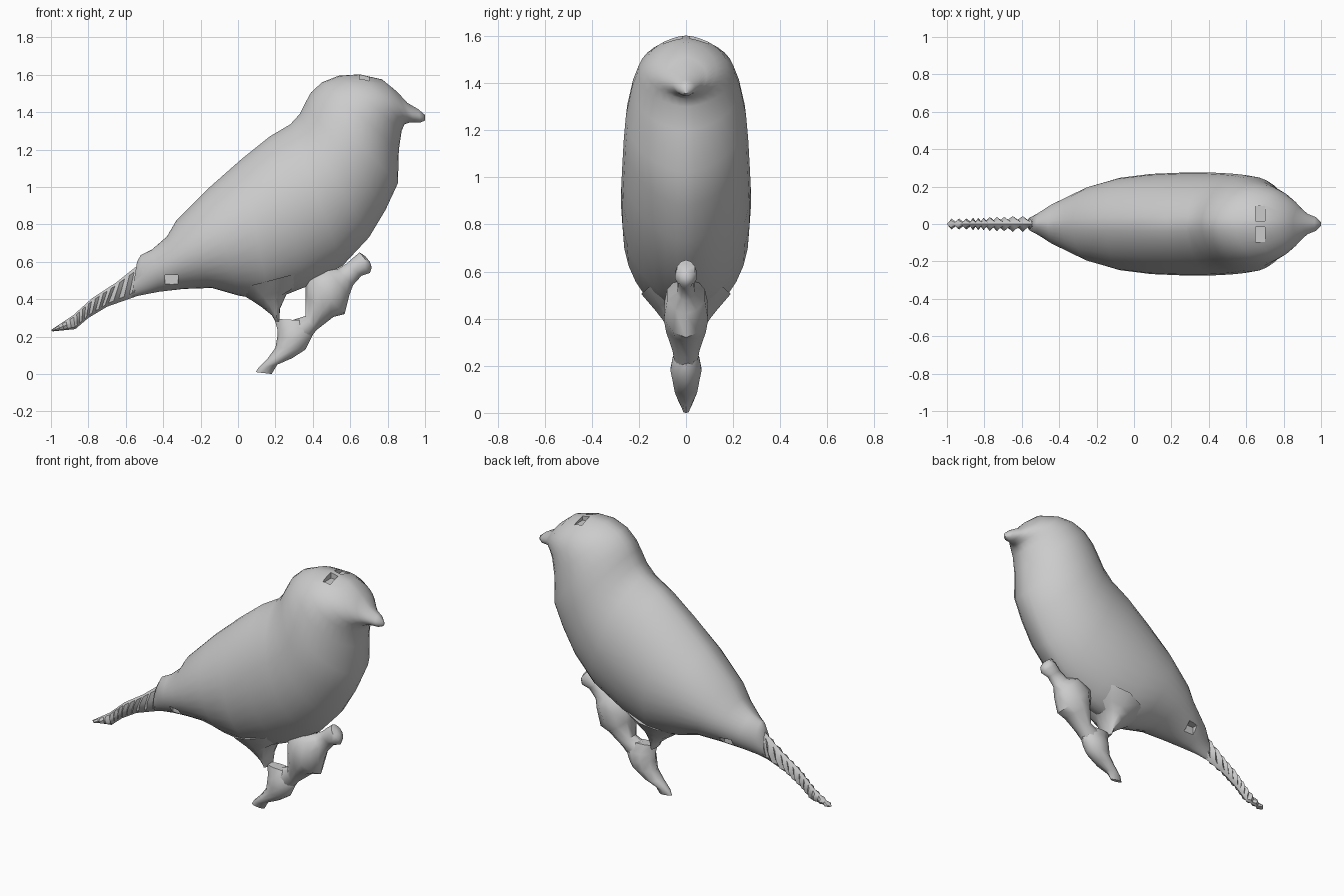
import bpy
import bmesh
import math
from mathutils import Vector

default_cube = bpy.data.objects.get("Cube")
if default_cube:
    bpy.data.objects.remove(default_cube, do_unlink=True)

grey = bpy.data.materials.new("plain grey")
grey.use_nodes = True
grey.diffuse_color = (0.6, 0.6, 0.6, 1)
grey.node_tree.nodes["Principled BSDF"].inputs["Base Color"].default_value = grey.diffuse_color


def loft(name, sections, sides, smooth_angle):
    """Skin lens-like rings; each section is (x, z, x, z, half width) across the side profile."""
    bm = bmesh.new()
    rings = []
    for ax, az, bx, bz, width in sections:
        a, b = Vector((ax, 0, az)), Vector((bx, 0, bz))
        middle, half = (a + b) / 2, (a - b) / 2
        ring = []
        for i in range(sides):
            angle = math.tau * i / sides
            bulge = math.copysign(abs(math.sin(angle)) ** 1.2, math.sin(angle))
            offset = half * math.cos(angle) + Vector((0, width * bulge, 0))
            ring.append(bm.verts.new(middle + offset))
        rings.append(ring)
    for first, second in zip(rings, rings[1:]):
        for i in range(sides):
            j = (i + 1) % sides
            bm.faces.new((first[i], first[j], second[j], second[i]))
    bm.faces.new(rings[0])
    bm.faces.new(rings[-1])
    bmesh.ops.recalc_face_normals(bm, faces=bm.faces)
    mesh = bpy.data.meshes.new(name)
    bm.to_mesh(mesh)
    bm.free()
    mesh.materials.append(grey)
    obj = bpy.data.objects.new(name, mesh)
    bpy.context.collection.objects.link(obj)
    bpy.ops.object.select_all(action="DESELECT")
    obj.select_set(True)
    bpy.context.view_layer.objects.active = obj
    bpy.ops.object.shade_smooth_by_angle(angle=math.radians(smooth_angle))
    return obj


def cut_notch(target, name, location, size):
    """Cut the same small notch on both sides of the target."""
    for side, label in ((1, "left"), (-1, "right")):
        x, y, z = location
        bpy.ops.mesh.primitive_cube_add(size=1, location=(x, y * side, z))
        cutter = bpy.context.object
        cutter.name = f"{name}_cutter_{label}"
        cutter.scale = size
        cutter.data.materials.append(grey)
        cutter.hide_render = True
        cutter.hide_set(True)
        notch = target.modifiers.new(f"{name} {label}", "BOOLEAN")
        notch.operation = "DIFFERENCE"
        notch.solver = "EXACT"
        notch.object = cutter


# Body, head and beak in one skin, back edge to belly edge
body = loft("body", [
    (-0.54, 0.6, -0.57, 0.41, 0.035),
    (-0.52, 0.635, -0.5, 0.425, 0.06),
    (-0.46, 0.665, -0.42, 0.44, 0.105),
    (-0.38, 0.735, -0.29, 0.455, 0.155),
    (-0.33, 0.82, -0.14, 0.46, 0.2),
    (-0.15, 1, 0, 0.42, 0.247),
    (0.02, 1.15, 0.17, 0.39, 0.268),
    (0.17, 1.27, 0.36, 0.465, 0.275),
    (0.28, 1.335, 0.56, 0.58, 0.275),
    (0.33, 1.39, 0.7, 0.73, 0.27),
    (0.36, 1.45, 0.79, 0.88, 0.264),
    (0.39, 1.505, 0.855, 1.02, 0.255),
    (0.45, 1.56, 0.86, 1.2, 0.23),
    (0.54, 1.595, 0.875, 1.3, 0.205),
    (0.65, 1.602, 0.89, 1.335, 0.175),
    (0.77, 1.575, 0.905, 1.34, 0.13),
    (0.85, 1.51, 0.92, 1.345, 0.088),
    (0.905, 1.45, 0.945, 1.345, 0.055),
    (0.965, 1.415, 0.975, 1.345, 0.038),
    (1, 1.385, 1, 1.355, 0.01),
], 32, 60)

# Small notches in the crown and under the rump
cut_notch(body, "crown_notch", (0.675, 0.055, 1.61), (0.05, 0.08, 0.09))
cut_notch(body, "rump_notch", (-0.355, 0.13, 0.49), (0.07, 0.1, 0.08))

# Thin tail with a rippled width
top_edge = [(-0.5, 0.61), (-0.65, 0.49), (-0.78, 0.405), (-0.88, 0.315), (-1, 0.235)]
low_edge = [(-0.53, 0.42), (-0.7, 0.36), (-0.8, 0.3), (-0.87, 0.24), (-0.99, 0.228)]
tail_sections = []
steps = 6
for k in range(len(top_edge) - 1):
    for s in range(steps):
        t = s / steps
        top = Vector(top_edge[k]).lerp(Vector(top_edge[k + 1]), t)
        low = Vector(low_edge[k]).lerp(Vector(low_edge[k + 1]), t)
        width = 0.042 if s % 2 else 0.018
        tail_sections.append((*top, *low, width * (1 - 0.1 * k)))
tail_sections.append((*top_edge[-1], *low_edge[-1], 0.005))
loft("tail", tail_sections, 8, 40)

# Rear leg tapering from the belly, then the rear foot
loft("rear_leg", [
    (-0.02, 0.45, 0.4, 0.56, 0.19),
    (0.07, 0.395, 0.33, 0.475, 0.13),
    (0.13, 0.355, 0.265, 0.44, 0.1),
    (0.18, 0.315, 0.225, 0.35, 0.065),
    (0.2, 0.28, 0.22, 0.28, 0.045),
], 12, 50)
loft("rear_foot", [
    (0.195, 0.295, 0.38, 0.285, 0.035),
    (0.21, 0.24, 0.41, 0.23, 0.06),
    (0.21, 0.2, 0.38, 0.17, 0.07),
    (0.2, 0.14, 0.36, 0.13, 0.06),
    (0.16, 0.085, 0.29, 0.085, 0.05),
    (0.11, 0.035, 0.21, 0.05, 0.03),
    (0.095, 0.01, 0.18, 0, 0.012),
], 10, 50)

# Front leg joined to the belly, with its knobbed toe
loft("front_leg", [
    (0.28, 0.285, 0.36, 0.16, 0.05),
    (0.36, 0.31, 0.42, 0.235, 0.06),
    (0.36, 0.42, 0.51, 0.305, 0.09),
    (0.36, 0.54, 0.57, 0.32, 0.1),
    (0.46, 0.58, 0.595, 0.42, 0.085),
    (0.53, 0.56, 0.615, 0.475, 0.04),
    (0.58, 0.59, 0.66, 0.525, 0.035),
    (0.62, 0.625, 0.705, 0.54, 0.05),
    (0.65, 0.65, 0.715, 0.57, 0.04),
    (0.68, 0.63, 0.705, 0.6, 0.012),
], 10, 50)
